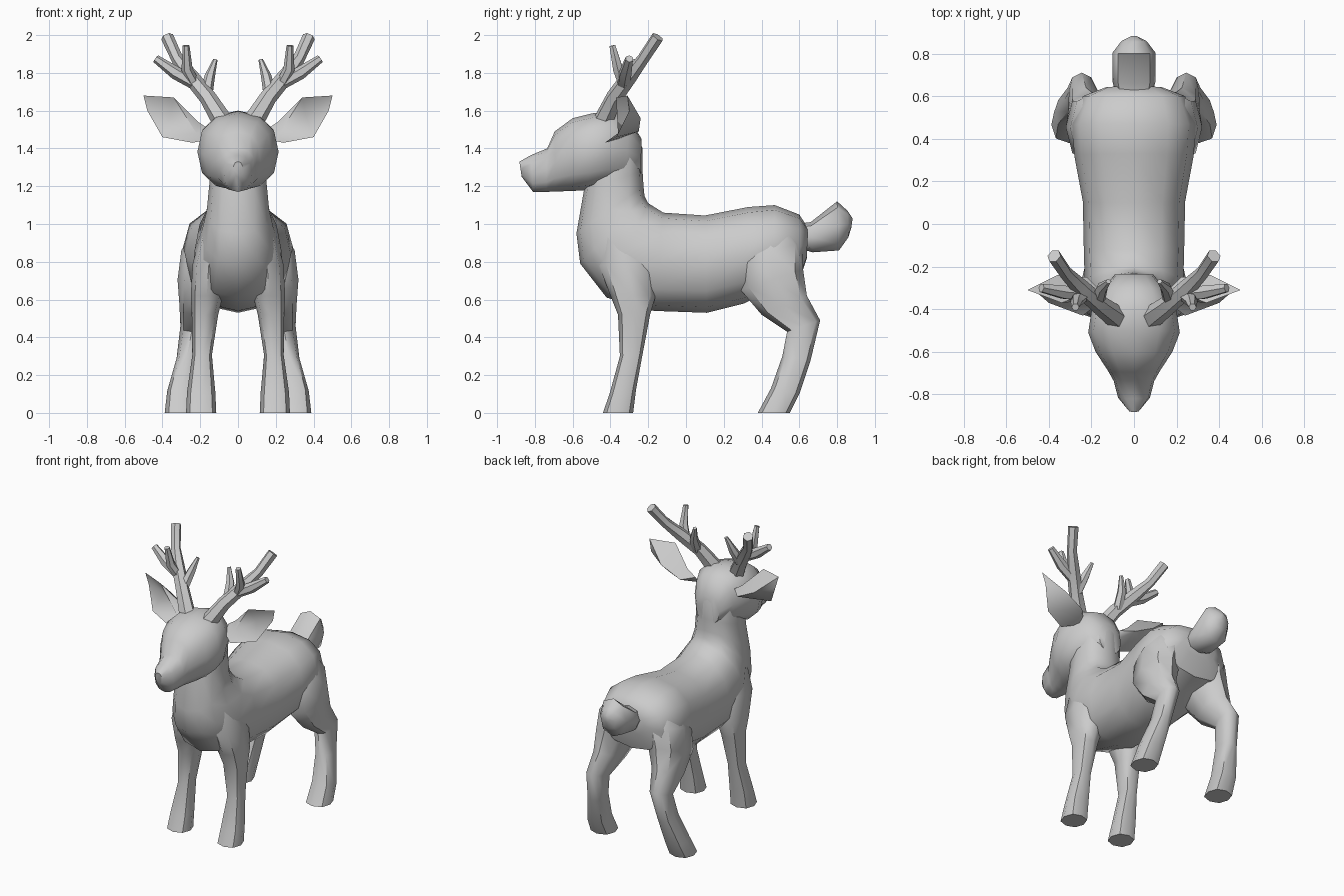
import bpy, bmesh, math
from mathutils import Vector

grey = bpy.data.materials.new("plain grey")
grey.diffuse_color = (0.6, 0.6, 0.6, 1)


def finish(name, bm, mirror=False, angle=50):
    """Turn a bmesh into a smooth shaded object, optionally mirrored in x."""
    bmesh.ops.recalc_face_normals(bm, faces=bm.faces)
    me = bpy.data.meshes.new(name)
    bm.to_mesh(me)
    bm.free()
    me.shade_smooth()
    me.set_sharp_from_angle(angle=math.radians(angle))
    me.materials.append(grey)
    ob = bpy.data.objects.new(name, me)
    bpy.context.collection.objects.link(ob)
    if mirror:
        ob.modifiers.new("mirror", 'MIRROR').use_mirror_merge = False
    return ob


def skin(bm, rings):
    """Bridge rings of points with quads and close both ends."""
    vr = [[bm.verts.new(p) for p in r] for r in rings]
    n = len(vr[0])
    for a, b in zip(vr, vr[1:]):
        for i in range(n):
            j = (i + 1) % n
            bm.faces.new((a[i], a[j], b[j], b[i]))
    bm.faces.new(vr[0])
    bm.faces.new(vr[-1])


def power(v, p):
    return math.copysign(abs(v) ** p, v)


def loft(name, sections, n=12, p=0.85, mirror=False):
    """Section: two opposite outline points (y, z), (y, z), half width, centre x."""
    rings = []
    for ya, za, yb, zb, w, x in sections:
        a, b = Vector((x, ya, za)), Vector((x, yb, zb))
        mid, half = (a + b) / 2, (a - b) / 2
        ring = []
        for i in range(n):
            t = 2 * math.pi * i / n
            ring.append(mid + half * power(math.cos(t), p)
                        + Vector((w * power(math.sin(t), p), 0, 0)))
        rings.append(ring)
    bm = bmesh.new()
    skin(bm, rings)
    return finish(name, bm, mirror)


def tube(bm, path, n=6):
    """Tapered tube along points (x, y, z, radius)."""
    pts = [Vector(q[:3]) for q in path]
    rings = []
    for i, q in enumerate(path):
        d = pts[min(i + 1, len(pts) - 1)] - pts[max(i - 1, 0)]
        u = d.cross(Vector((0, 1, 0))).normalized()
        v = d.cross(u).normalized()
        rings.append([pts[i] + q[3] * (u * math.cos(2 * math.pi * k / n)
                                       + v * math.sin(2 * math.pi * k / n)) for k in range(n)])
    skin(bm, rings)


# Trunk sweeping from the rump forward and up into the neck
loft("body_and_neck", [
    (0.645, 0.98, 0.64, 0.82, 0.13, 0),
    (0.60, 1.05, 0.60, 0.70, 0.24, 0),
    (0.47, 1.10, 0.46, 0.66, 0.29, 0),
    (0.33, 1.09, 0.31, 0.58, 0.28, 0),
    (0.10, 1.045, 0.11, 0.53, 0.24, 0),
    (-0.12, 1.06, -0.17, 0.54, 0.235, 0),
    (-0.20, 1.11, -0.42, 0.61, 0.23, 0),
    (-0.22, 1.15, -0.56, 0.79, 0.19, 0),
    (-0.225, 1.20, -0.58, 0.95, 0.165, 0),
    (-0.23, 1.28, -0.54, 1.18, 0.15, 0),
    (-0.23, 1.40, -0.53, 1.30, 0.15, 0),
    (-0.27, 1.50, -0.50, 1.45, 0.13, 0)])

# Head tapering into the muzzle
loft("head", [
    (-0.235, 1.45, -0.24, 1.25, 0.09, 0),
    (-0.30, 1.56, -0.32, 1.22, 0.15, 0),
    (-0.40, 1.60, -0.42, 1.20, 0.20, 0),
    (-0.50, 1.585, -0.52, 1.18, 0.215, 0),
    (-0.60, 1.56, -0.60, 1.175, 0.18, 0),
    (-0.695, 1.49, -0.69, 1.172, 0.12, 0),
    (-0.735, 1.40, -0.74, 1.17, 0.095, 0),
    (-0.82, 1.365, -0.81, 1.17, 0.075, 0),
    (-0.882, 1.33, -0.87, 1.25, 0.025, 0)])

# Tail
loft("tail", [
    (0.58, 1.00, 0.60, 0.87, 0.08, 0),
    (0.66, 1.01, 0.67, 0.85, 0.10, 0),
    (0.80, 1.12, 0.81, 0.86, 0.10, 0),
    (0.855, 1.07, 0.86, 0.93, 0.06, 0),
    (0.882, 1.03, 0.875, 0.98, 0.02, 0)], n=8)

# Legs, from hoof to shoulder or hip
loft("front_leg", [
    (-0.28, 0, -0.44, 0, 0.08, 0.195),
    (-0.265, 0.12, -0.405, 0.10, 0.075, 0.195),
    (-0.23, 0.31, -0.35, 0.30, 0.052, 0.19),
    (-0.19, 0.52, -0.36, 0.52, 0.07, 0.175),
    (-0.16, 0.62, -0.40, 0.62, 0.085, 0.165),
    (-0.16, 0.80, -0.46, 0.78, 0.085, 0.155),
    (-0.22, 0.98, -0.44, 0.98, 0.06, 0.13)], n=8, mirror=True)
loft("back_leg", [
    (0.55, 0, 0.38, 0, 0.083, 0.305),
    (0.60, 0.10, 0.45, 0.13, 0.075, 0.30),
    (0.66, 0.28, 0.51, 0.30, 0.055, 0.27),
    (0.71, 0.49, 0.535, 0.43, 0.06, 0.245),
    (0.64, 0.62, 0.40, 0.52, 0.085, 0.225),
    (0.62, 0.76, 0.29, 0.65, 0.12, 0.20),
    (0.62, 0.90, 0.28, 0.82, 0.13, 0.17),
    (0.54, 1.02, 0.34, 0.99, 0.09, 0.13)], n=8, mirror=True)

# Ears: cupped outline with a bulging back and a sunken front
bm = bmesh.new()
rim = [bm.verts.new(c) for c in (
    (0.15, -0.32, 1.50), (0.21, -0.32, 1.54), (0.34, -0.37, 1.67), (0.50, -0.31, 1.68),
    (0.48, -0.30, 1.60), (0.40, -0.37, 1.46), (0.24, -0.43, 1.43), (0.15, -0.36, 1.45))]
back = [bm.verts.new(c) for c in ((0.22, -0.25, 1.49), (0.36, -0.24, 1.56))]
hollow = [bm.verts.new(c) for c in ((0.22, -0.36, 1.48), (0.36, -0.31, 1.57))]
for near, far in (back, hollow):
    for i in range(8):
        a, b = rim[i], rim[(i + 1) % 8]
        bm.faces.new((a, b, far if 2 <= i <= 4 else near))
    bm.faces.new((rim[2], near, far))
    bm.faces.new((rim[5], near, far))
finish("ear", bm, True, 60)

# Antlers: a main beam and three tines
bm = bmesh.new()
tube(bm, [(0.08, -0.44, 1.54, 0.055), (0.16, -0.38, 1.67, 0.045), (0.25, -0.30, 1.78, 0.042),
          (0.32, -0.23, 1.87, 0.032), (0.375, -0.15, 1.99, 0.034)])
tube(bm, [(0.17, -0.36, 1.68, 0.035), (0.15, -0.30, 1.78, 0.028), (0.12, -0.27, 1.87, 0.012)])
tube(bm, [(0.23, -0.33, 1.74, 0.03), (0.27, -0.36, 1.82, 0.03), (0.275, -0.39, 1.945, 0.018)])
tube(bm, [(0.22, -0.33, 1.74, 0.035), (0.33, -0.32, 1.80, 0.035), (0.435, -0.30, 1.875, 0.022)])
finish("antler", bm, True)
